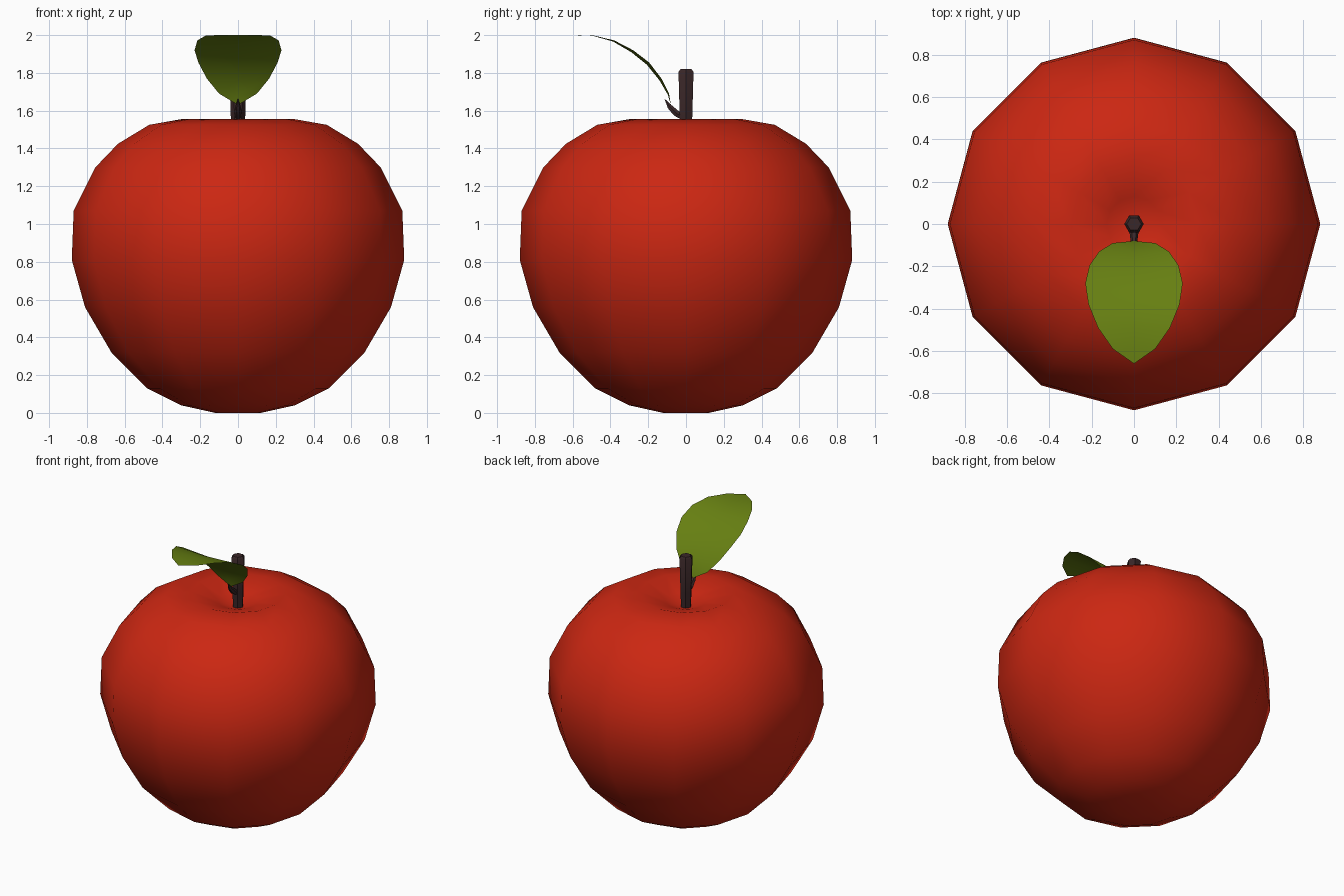
import bpy, bmesh, math
from mathutils import Vector

if "Cube" in bpy.data.objects:
    bpy.data.objects.remove(bpy.data.objects["Cube"])


def material(name, rgb):
    m = bpy.data.materials.new(name)
    m.diffuse_color = (*rgb, 1)
    m.use_nodes = True
    m.node_tree.nodes["Principled BSDF"].inputs["Base Color"].default_value = m.diffuse_color
    return m


RED = material("apple red", (0.60, 0.020, 0.006))
BROWN = material("stem brown", (0.042, 0.020, 0.021))
GREEN = material("leaf green", (0.135, 0.215, 0.006))


def finish(bm, name, mat, recalc=True):
    if recalc:
        bmesh.ops.recalc_face_normals(bm, faces=bm.faces)
    for f in bm.faces:
        f.smooth = True
    me = bpy.data.meshes.new(name)
    bm.to_mesh(me)
    bm.free()
    me.materials.append(mat)
    ob = bpy.data.objects.new(name, me)
    bpy.context.collection.objects.link(ob)
    return ob


def tube(name, mat, sections, sides):
    """Skin rings of (centre y, centre z, radius, tilt); radius 0 is a pole."""
    bm = bmesh.new()
    rings = []
    for cy, cz, r, tilt in sections:
        if r == 0:
            rings.append([bm.verts.new((0, cy, cz))] * sides)
            continue
        ring = []
        for i in range(sides):
            a = 2 * math.pi * i / sides
            s = r * math.sin(a)
            ring.append(bm.verts.new((r * math.cos(a), cy + s * math.cos(tilt),
                                      cz + s * math.sin(tilt))))
        rings.append(ring)
    for lo, hi in zip(rings, rings[1:]):
        for i in range(sides):
            j = (i + 1) % sides
            bm.faces.new(list(dict.fromkeys((lo[i], lo[j], hi[j], hi[i]))))
    return finish(bm, name, mat)


# Fruit body: twelve-sided lathe with a shallow dip on top
profile = [(0, 0.01), (0.12, 0), (0.30, 0.04), (0.48, 0.13), (0.67, 0.32),
           (0.81, 0.56), (0.88, 0.81), (0.87, 1.07), (0.755, 1.30),
           (0.635, 1.425), (0.47, 1.525), (0.30, 1.555), (0.13, 1.50), (0, 1.45)]
tube("apple_body", RED, [(0, z, r, 0) for r, z in profile], 12)

# Stem with a slightly wider, bevelled top
stem = tube("stem", BROWN, [(0, 1.42, 0, 0), (0, 1.42, 0.034, 0), (0, 1.56, 0.038, 0),
                            (0, 1.805, 0.046, 0), (0, 1.82, 0.034, 0),
                            (0, 1.82, 0, 0)], 6)

# Leaf stalk: small tapering twig
stalk = tube("leaf_stalk", BROWN, [(0.0, 1.56, 0, 0), (0.0, 1.56, 0.022, 0.7),
                                   (-0.05, 1.585, 0.02, 0.7), (-0.085, 1.62, 0.015, 0.6),
                                   (-0.115, 1.665, 0, 0)], 6)

# Leaf: curved, gently cupped sheet of (y, z, half width, midrib sag)
rows = [(-0.08, 1.63, 0, 0), (-0.09, 1.69, 0.10, 0.006), (-0.13, 1.77, 0.165, 0.01),
        (-0.195, 1.855, 0.21, 0.012), (-0.28, 1.92, 0.23, 0.01),
        (-0.38, 1.972, 0.215, 0.006), (-0.49, 1.998, 0.17, 0.002),
        (-0.59, 2.0, 0.10, 0), (-0.66, 1.998, 0, 0)]
bm = bmesh.new()
grid = []
for y, z, w, sag in rows:
    mid = bm.verts.new((0, y - sag, z - sag))
    grid.append([mid] * 3 if w == 0 else
                [bm.verts.new((-w, y, z)), mid, bm.verts.new((w, y, z))])
for a, b in zip(grid, grid[1:]):
    for i in range(2):
        bm.faces.new(list(dict.fromkeys((a[i], b[i], b[i + 1], a[i + 1]))))
finish(bm, "leaf", GREEN, recalc=False)

# Keep crisp edges on the stem cap
for ob in (stem, stalk):
    bpy.ops.object.select_all(action='DESELECT')
    ob.select_set(True)
    bpy.context.view_layer.objects.active = ob
    bpy.ops.object.shade_smooth_by_angle(angle=math.radians(40))
